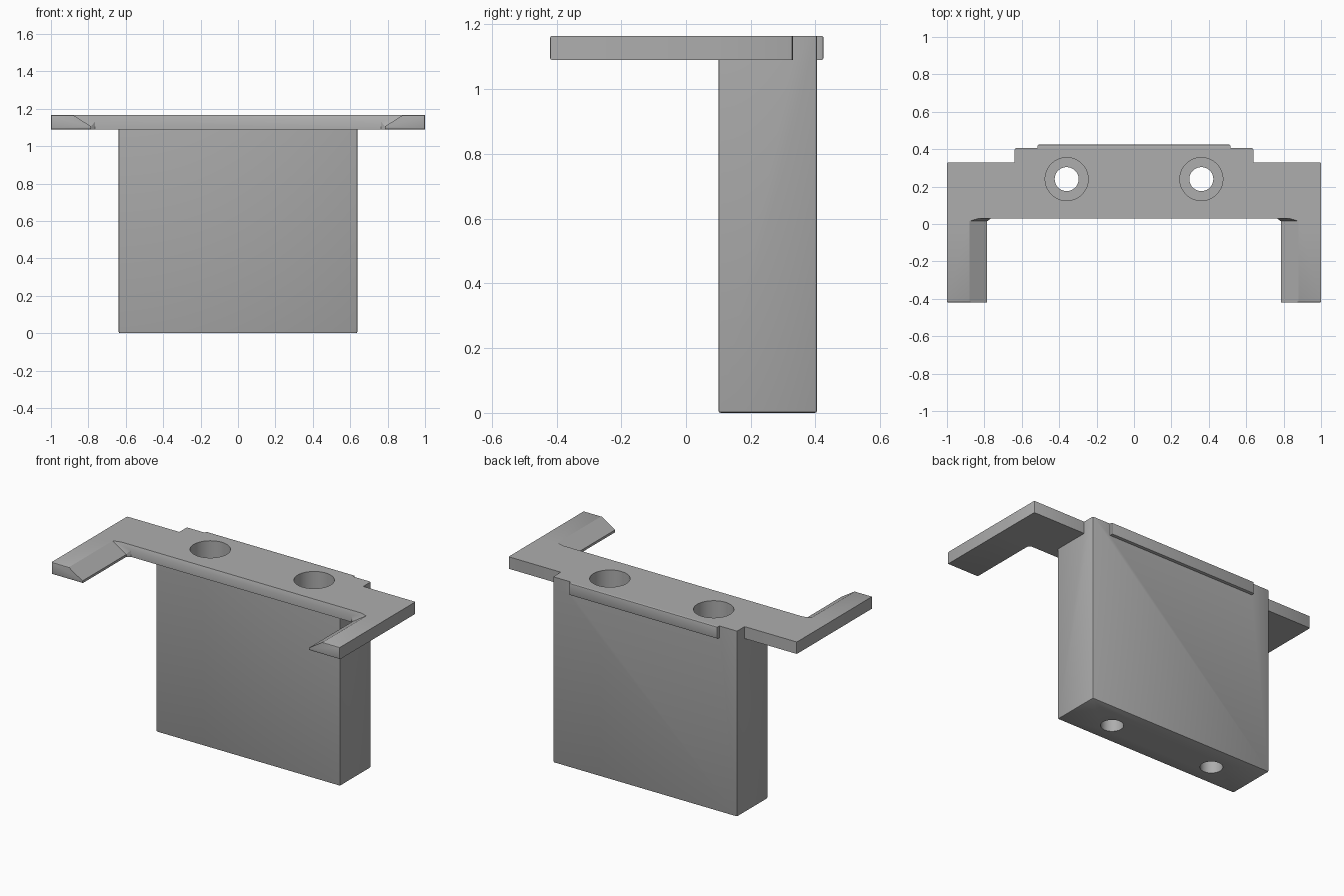
import bpy
import bmesh

if "Cube" in bpy.data.objects:
    bpy.data.objects.remove(bpy.data.objects["Cube"])

TOP, UNDER = 1.165, 1.09
SOFT = 0.007

grey = bpy.data.materials.new("plain grey")
grey.use_nodes = True
grey.diffuse_color = (0.42, 0.42, 0.42, 1)
grey.node_tree.nodes["Principled BSDF"].inputs["Base Color"].default_value = (0.42, 0.42, 0.42, 1)


def finish(name, bm, soft=None):
    """Bevel the edges picked by the rule and make an object."""
    if soft:
        edges = [e for e in bm.edges if soft(*[v.co for v in e.verts])]
        bmesh.ops.bevel(bm, geom=edges, offset=SOFT, segments=2, profile=0.5, affect='EDGES')
    bmesh.ops.recalc_face_normals(bm, faces=bm.faces)
    mesh = bpy.data.meshes.new(name)
    bm.to_mesh(mesh)
    bm.free()
    mesh.materials.append(grey)
    obj = bpy.data.objects.new(name, mesh)
    bpy.context.collection.objects.link(obj)
    return obj


def box(name, half_x, y0, y1, z0, z1, soft=None):
    bm = bmesh.new()
    bmesh.ops.create_cube(bm, size=1)
    for v in bm.verts:
        v.co = (half_x * 2 * v.co.x, y1 if v.co.y > 0 else y0, z1 if v.co.z > 0 else z0)
    return finish(name, bm, soft)


def arm(name, side):
    """Loft an arm along y; the inner top edge slopes and flares at the plate."""
    bm = bmesh.new()
    rings = []
    for y, crest, inner, lip in [(-0.42, 0.88, 0.785, 1.105), (0.015, 0.88, 0.785, 1.105),
                                 (0.03, 0.83, 0.765, 1.13), (0.08, 0.83, 0.765, 1.13)]:
        outline = [(1, UNDER), (1, TOP), (crest, TOP), (inner, lip), (inner, UNDER)]
        rings.append([bm.verts.new((side * x, y, z)) for x, z in outline])
    for a, b in zip(rings, rings[1:]):
        for i in range(5):
            j = (i + 1) % 5
            bm.faces.new((a[i], a[j], b[j], b[i]))
    bm.faces.new(rings[0])
    bm.faces.new(rings[-1])
    return finish(name, bm, lambda a, b: max(a.y, b.y) < -0.41 and abs(a.x + b.x) > 1.7)


def cylinder(name, x, radius, z0, z1):
    bpy.ops.mesh.primitive_cylinder_add(vertices=64, radius=radius, depth=z1 - z0,
                                        location=(x, 0.24, (z0 + z1) / 2))
    obj = bpy.context.object
    obj.name = name
    obj.data.materials.append(grey)
    return obj


def combine(target, tool, operation):
    mod = target.modifiers.new(operation.lower(), 'BOOLEAN')
    mod.operation, mod.solver, mod.object = operation, 'EXACT', tool
    bpy.context.view_layer.objects.active = target
    bpy.ops.object.modifier_apply(modifier=mod.name)
    bpy.data.objects.remove(tool)


# Upright block with softened vertical and bottom edges
bracket = box("mounting_bracket", 0.638, 0.10, 0.405, 0, TOP,
              lambda a, b: abs(a.z - b.z) > 0.5 or max(a.z, b.z) < 0.01)

# Top plate, rear lip and forward arms
plate = box("top_plate", 1, 0.03, 0.33, UNDER, TOP,
            lambda a, b: abs(a.x - b.x) < 0.01 and abs(a.z - b.z) > 0.01 and a.y > 0.3)
rear_lip = box("rear_lip", 0.515, 0.35, 0.425, UNDER, TOP,
               lambda a, b: min(a.y, b.y) > 0.42)
for part in [plate, rear_lip, arm("left_arm", 1), arm("right_arm", -1)]:
    combine(bracket, part, 'UNION')

# Counterbored screw holes
for x in (-0.36, 0.36):
    combine(bracket, cylinder("screw_hole", x, 0.064, -0.1, 1.3), 'DIFFERENCE')
    combine(bracket, cylinder("counterbore", x, 0.115, 0.25, 1.3), 'DIFFERENCE')

bpy.ops.object.select_all(action='DESELECT')
bracket.select_set(True)
bpy.context.view_layer.objects.active = bracket
bpy.ops.object.shade_smooth_by_angle()
